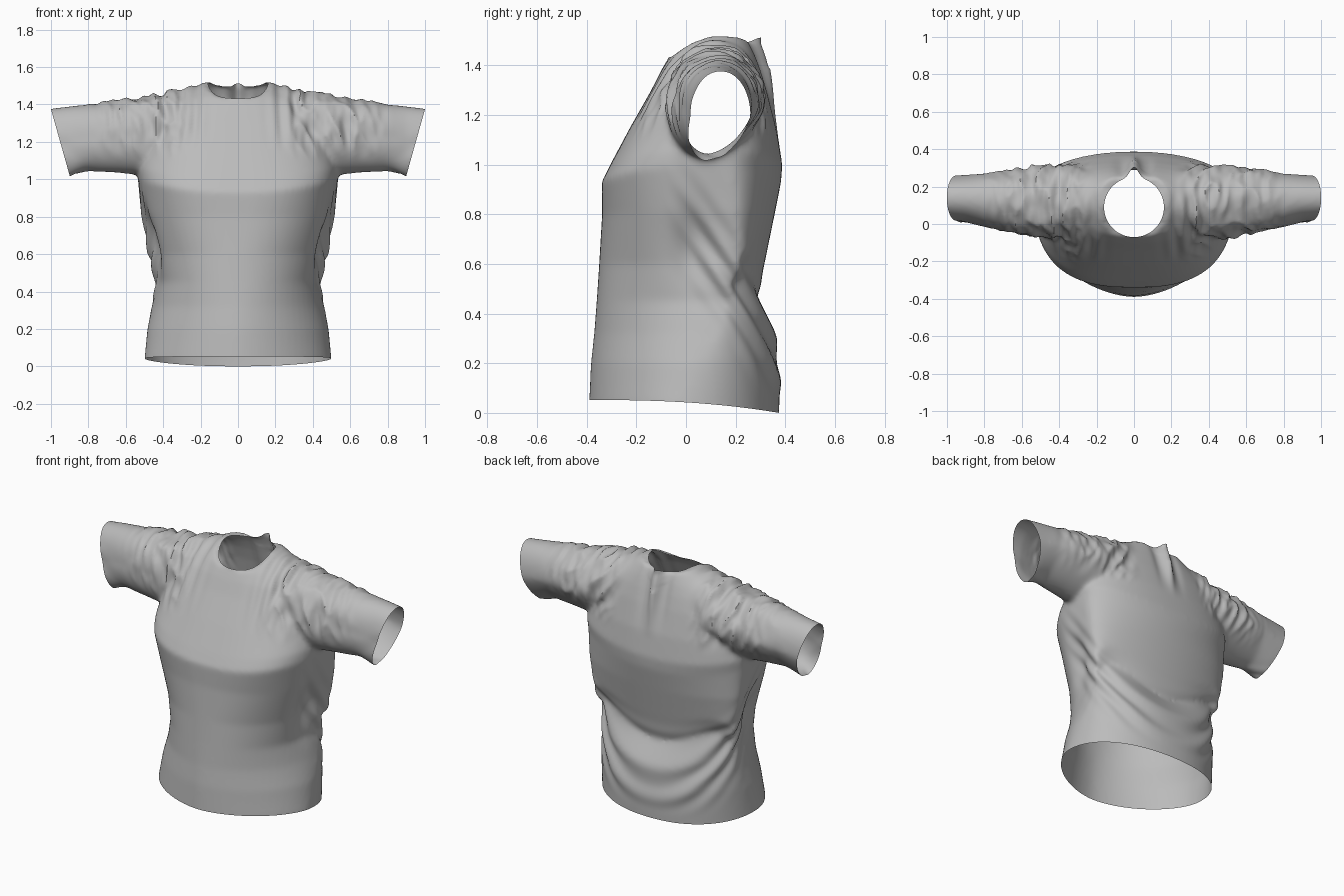
import bpy, bmesh, math
from mathutils import Vector, noise

cube = bpy.data.objects.get("Cube")
if cube:
    bpy.data.objects.remove(cube, do_unlink=True)

SIDES = 72


def smooth(a, b, v):
    t = max(0.0, min(1.0, (v - a) / (b - a)))
    return t * t * (3 - 2 * t)


def bump(v, centre, width):
    return math.exp(-((v - centre) / width) ** 2)


def rounded(a, lower, upper):
    """Point on a unit superellipse with its own squareness below and above."""
    c, s = math.cos(a), math.sin(a)
    e = 2 / (upper if s > 0 else lower)
    return math.copysign(abs(c) ** e, c), math.copysign(abs(s) ** e, s)


def loft(bm, rings):
    """Closed tube through equal rings of points."""
    loops = [[bm.verts.new(p) for p in ring] for ring in rings]
    for low, high in zip(loops, loops[1:]):
        for i in range(SIDES):
            j = (i + 1) % SIDES
            bm.faces.new((low[i], low[j], high[j], high[i]))
    bm.faces.new(loops[0][::-1])
    bm.faces.new(loops[-1])


angles = [math.tau * i / SIDES for i in range(SIDES)]
bm = bmesh.new()

# Torso: height, half width, front y, back y, widest y, front and back squareness
torso = [
    (-0.10, .505, -.395, .37, .00, 1.75, 2.2), (0.05, .50, -.39, .375, .00, 1.75, 2.2),
    (0.20, .485, -.383, .38, .05, 1.8, 2.2), (0.32, .46, -.37, .355, .11, 1.9, 2.2),
    (0.45, .44, -.36, .288, .17, 2.1, 2.2), (0.60, .48, -.35, .316, .21, 2.1, 2.1),
    (0.80, .52, -.338, .357, .19, 2.4, 2), (0.93, .535, -.34, .383, .17, 2.75, 2),
    (1.00, .54, -.305, .388, .17, 2.7, 2.1), (1.15, .52, -.225, .365, .16, 2.6, 2.2),
    (1.30, .47, -.14, .328, .15, 2.6, 2.3), (1.38, .40, -.10, .305, .14, 2.5, 2.3),
    (1.44, .31, -.065, .285, .14, 2.4, 2.3), (1.50, .22, .00, .26, .14, 2.4, 2.3),
    (1.52, .18, .05, .24, .14, 2.2, 2.2),
]
rings = []
for z, w, front, back, mid, fp, bp in torso:
    ring = []
    for a in angles:
        u, v = rounded(a, fp, bp)
        # The chest ridge rises to the armpits, the back drape rises to the sides
        rise = u * u * (.07 * bump(z, .95, .12) + .3 * max(0, v) * bump(z, .45, .2))
        ring.append((u * w, mid + v * (back - mid if v > 0 else mid - front), z + rise))
    rings.append(ring)
loft(bm, rings)

# Sleeves: distance out, bottom z, top z, centre y, half depth
sleeve = [
    (0.20, 1.10, 1.51, .13, .16), (0.35, 1.05, 1.47, .12, .19),
    (0.50, 1.02, 1.44, .12, .19), (0.65, 1.035, 1.42, .125, .165),
    (0.80, 1.045, 1.40, .13, .14), (0.90, 1.015, 1.39, .138, .125),
    (1.06, .99, 1.37, .14, .115),
]
for side in (-1, 1):
    rings = []
    for x, low, high, mid, depth in sleeve:
        ring = []
        for a in angles:
            u, v = rounded(a, 1.8, 2.1)
            # The underside hangs toward the front
            y = mid + u * depth + .045 * min(0, v)
            ring.append((side * x, y, (low + high) / 2 + v * (high - low) / 2))
        rings.append(ring)
    loft(bm, rings)

bmesh.ops.recalc_face_normals(bm, faces=bm.faces)
mesh = bpy.data.meshes.new("shirt")
bm.to_mesh(mesh)
bm.free()
shirt = bpy.data.objects.new("shirt", mesh)
bpy.context.collection.objects.link(shirt)
bpy.context.view_layer.objects.active = shirt
shirt.select_set(True)

# Fuse torso and sleeves into one cloth surface
fuse = shirt.modifiers.new("fuse", 'REMESH')
fuse.mode = 'VOXEL'
fuse.voxel_size = 0.012
bpy.ops.object.modifier_apply(modifier=fuse.name)


def relax(bm, verts, times):
    for _ in range(times):
        bmesh.ops.smooth_vert(bm, verts=verts, factor=0.5,
                              use_axis_x=True, use_axis_y=True, use_axis_z=True)


bm = bmesh.new()
bm.from_mesh(shirt.data)
relax(bm, bm.verts, 7)
bm.normal_update()


def wrinkle(p):
    """Cloth folds as an offset along the surface normal."""
    x, out = p.x, abs(p.x)
    # Crumpled upper sleeve
    area = smooth(.22, .36, out) * (1 - smooth(.6, .86, out)) * smooth(1.08, 1.28, p.z)
    n = noise.noise(Vector((x * 13 + p.z * 4, p.y * 6, p.z * 5)))
    fine = noise.noise(Vector((x * 27, p.y * 10 + 5, p.z * 10)))
    d = area * (0.04 * (0.3 - abs(n)) + 0.012 * fine)
    # Vertical gathers beside the neck
    area = bump(out, .27, .09) * smooth(1.12, 1.32, p.z) * (1 - smooth(.1, .2, p.y))
    d += area * 0.008 * math.sin(out * 75 + p.z * 5)
    # Draped folds sweeping from the sides round the back
    s = p.z - 1.3 * (.35 - p.y) - .4 * x * x
    area = bump(s, .22, .17) * smooth(-.1, .12, p.y) * smooth(.08, .22, p.z)
    d += area * 0.010 * math.sin(s * 44)
    return d


moves = [(v, v.normal * wrinkle(v.co)) for v in bm.verts]
for v, move in moves:
    v.co += move
    # Hollow down each side between the front and back panels
    v.co.x *= 1 - .11 * bump(v.co.y, .03, .09) * bump(v.co.z, .66, .17)
    # Pinched dart down the middle of the back
    if v.co.y > .2:
        v.co.y += .045 * bump(v.co.x, 0, .028) * smooth(1.1, 1.48, v.co.z)
        v.co.y -= .010 * bump(abs(v.co.x), .07, .03) * smooth(1.1, 1.4, v.co.z)


# Neck opening: round, with a point at the back
def neck_radius(p):
    return .16 + (.055 * bump(p.x, 0, .03) if p.y > .09 else 0)


def from_neck(p):
    return math.hypot(p.x, p.y - .09)


inside = [v for v in bm.verts if v.co.z > 1.33 and from_neck(v.co) < neck_radius(v.co) - .003]
bmesh.ops.delete(bm, geom=inside, context='VERTS')
ears = [v for v in bm.verts if len(v.link_faces) < 2]
bmesh.ops.delete(bm, geom=ears, context='VERTS')
for v in bm.verts:
    if v.is_boundary and v.co.z > 1.33:
        k = neck_radius(v.co) / max(from_neck(v.co), .01)
        v.co.x *= k
        v.co.y = .09 + (v.co.y - .09) * k
        y = v.co.y
        v.co.z = 1.432 + .085 * smooth(-.08, .12, y) - .022 * smooth(.14, .24, y) \
            + .017 * smooth(.25, .3, y)
bmesh.ops.remove_doubles(bm, verts=[v for v in bm.verts if v.is_boundary], dist=.003)
collar = [v for v in bm.verts if v.co.z > 1.36 and not v.is_boundary
          and from_neck(v.co) < neck_radius(v.co) + .035]
relax(bm, collar, 5)

# Hem and cuff openings
cuts = [((0, 0, .052), (0, 0, -1)),
        ((1, 0, 1.375), (.355, 0, -.1)), ((-1, 0, 1.375), (-.355, 0, -.1))]
for co, normal in cuts:
    bmesh.ops.bisect_plane(bm, geom=bm.verts[:] + bm.edges[:] + bm.faces[:], dist=1e-5,
                           plane_co=co, plane_no=Vector(normal).normalized(), clear_outer=True)

# The hem droops toward the back
for v in bm.verts:
    reach = max(0, (v.co.y + .39) / .765)
    v.co.z -= .052 * reach ** 2.5 * (1 - smooth(.05, .3, v.co.z))

bm.to_mesh(shirt.data)
bm.free()

# Plain grey cloth
cloth = bpy.data.materials.new("grey_cloth")
cloth.use_nodes = True
grey = (0.5, 0.5, 0.5, 1)
cloth.diffuse_color = grey
cloth.node_tree.nodes["Principled BSDF"].inputs["Base Color"].default_value = grey
shirt.data.materials.clear()
shirt.data.materials.append(cloth)
bpy.ops.object.shade_smooth_by_angle(angle=math.radians(50))
